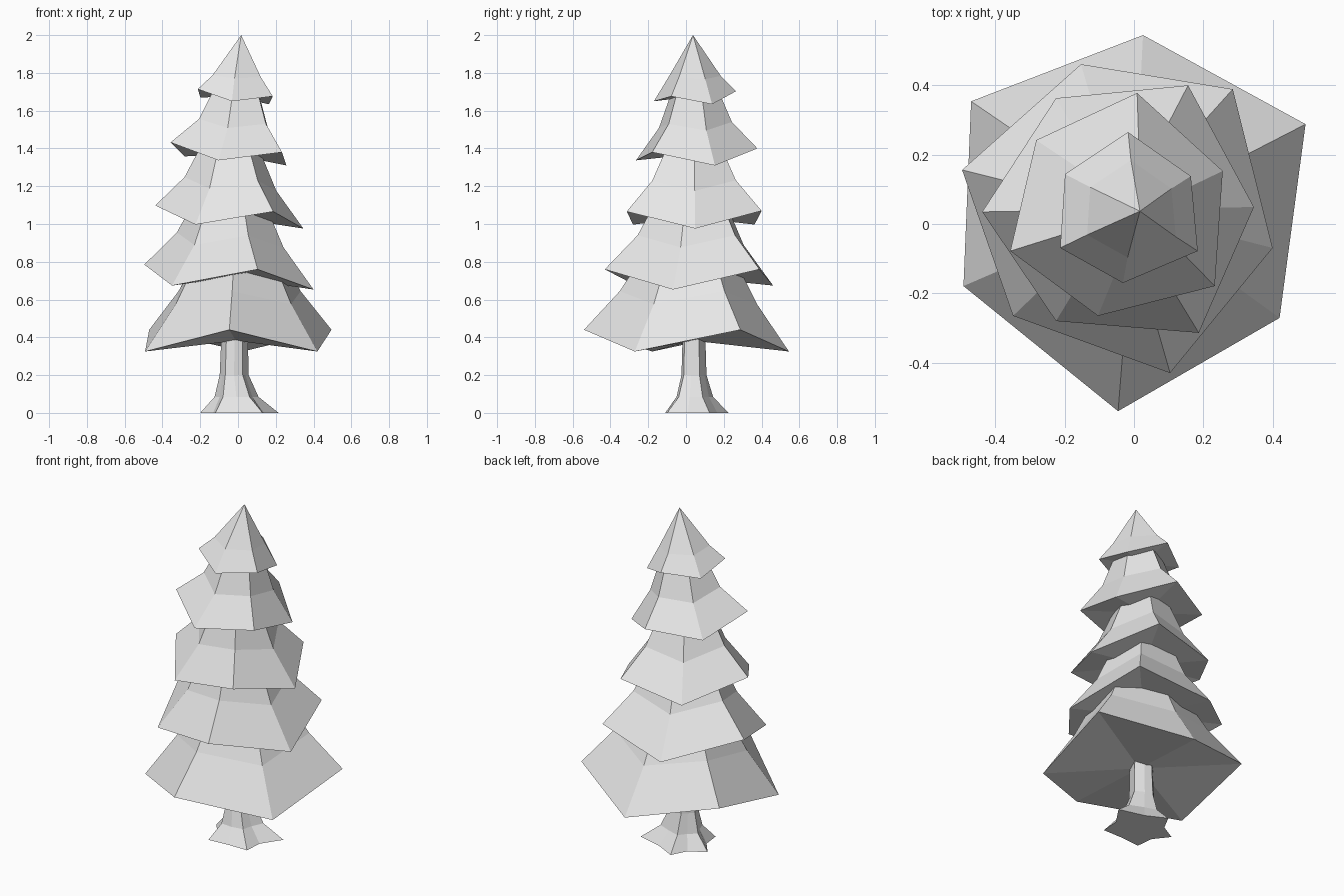
import bpy, bmesh
from mathutils import Vector

if "Cube" in bpy.data.objects:
    bpy.data.objects.remove(bpy.data.objects["Cube"])

mat = bpy.data.materials.new("pale_grey")
mat.diffuse_color = (0.8, 0.8, 0.8, 1)
mat.use_nodes = True
mat.node_tree.nodes["Principled BSDF"].inputs["Base Color"].default_value = mat.diffuse_color


def loft(name, rings, apex=None):
    """Join equal-length rings with quads, close the bottom with a fan, end in a cap or a point."""
    bm = bmesh.new()
    loops = [[bm.verts.new(p) for p in ring] for ring in rings]
    n = len(loops[0])
    for a, b in zip(loops, loops[1:]):
        for i in range(n):
            j = (i + 1) % n
            bm.faces.new((a[i], a[j], b[j], b[i]))

    def fan(loop, point):
        hub = bm.verts.new(point)
        for i in range(n):
            bm.faces.new((loop[i], loop[(i + 1) % n], hub))
    fan(loops[0], sum((v.co for v in loops[0]), Vector()) / n)
    if apex:
        fan(loops[-1], apex)
    else:
        bm.faces.new(loops[-1])
    bmesh.ops.recalc_face_normals(bm, faces=bm.faces[:])
    me = bpy.data.meshes.new(name)
    bm.to_mesh(me)
    bm.free()
    me.materials.append(mat)
    ob = bpy.data.objects.new(name, me)
    bpy.context.collection.objects.link(ob)
    return ob


def tier(name, rim, axis, mid, top=None, apex=None):
    """Flared six-sided branch skirt; mid and top are (radius factor, mean height, waviness)."""
    rim = [Vector(p) for p in rim]
    mean = sum(p.z for p in rim) / len(rim)

    def ring(factor, height, wave):
        return [Vector((axis[0] + (p.x - axis[0]) * factor, axis[1] + (p.y - axis[1]) * factor,
                        height + (p.z - mean) * wave)) for p in rim]
    rings = [rim, ring(*mid)]
    if top:
        rings.append(ring(*top))
    return loft(name, rings, apex)


# Branch skirts, lowest to highest
tier("branches_bottom", [(.026, .545, .325), (-.47, .354, .44), (-.492, -.179, .325),
                         (-.046, -.54, .44), (.42, -.271, .325), (.495, .288, .44)],
     (.0, .033), (.67, .61, .6), (.45, .82, .3))
tier("branches_low", [(-.153, .461, .674), (-.496, .156, .785), (-.349, -.265, .674),
                      (.104, -.43, .76), (.40, -.069, .653), (.285, .389, .76)],
     (-.03, .04), (.63, .915, .6), (.41, 1.12, .3))
tier("branches_middle", [(-.225, .363, .997), (-.438, .035, 1.098), (-.225, -.28, .997),
                         (.187, -.314, 1.066), (.346, .049, .976), (.156, .40, 1.07)],
     (-.03, .042), (.62, 1.21, .6), (.36, 1.43, .3))
tier("branches_high", [(-.282, .242, 1.358), (-.357, -.078, 1.432), (-.104, -.265, 1.337),
                       (.233, -.179, 1.38), (.256, .153, 1.31), (.009, .378, 1.40)],
     (.02, .04), (.6, 1.525, .5), (.34, 1.74, .2))
tier("branches_top", [(-.199, .144, 1.67), (-.213, -.069, 1.714), (-.032, -.17, 1.65),
                      (.184, -.078, 1.676), (.164, .138, 1.634), (-.017, .265, 1.703)],
     (.006, .037), (.645, 1.777, .25), apex=(.017, .037, 2))

# Trunk: five root points at the ground, narrowing upward
roots = [Vector(p) for p in ((.215, .125), (-.055, .225), (-.20, .08), (-.12, -.11), (.13, -.10))]
centre = Vector((0, .04))
levels = [(0, 1, .14, 0), (.085, .56, .09, -.012), (.2, .37, .064, -.023), (.45, .33, .057, -.02)]
rings = []
for z, ridge, valley, shift in levels:
    ring = []
    for i, p in enumerate(roots):
        a, b = p - centre, roots[(i + 1) % 5] - centre
        for v in (a * ridge, (a.normalized() + b.normalized()).normalized() * valley):
            ring.append(Vector((centre.x + shift + v.x, centre.y + v.y, z)))
    rings.append(ring)
loft("trunk", rings)
